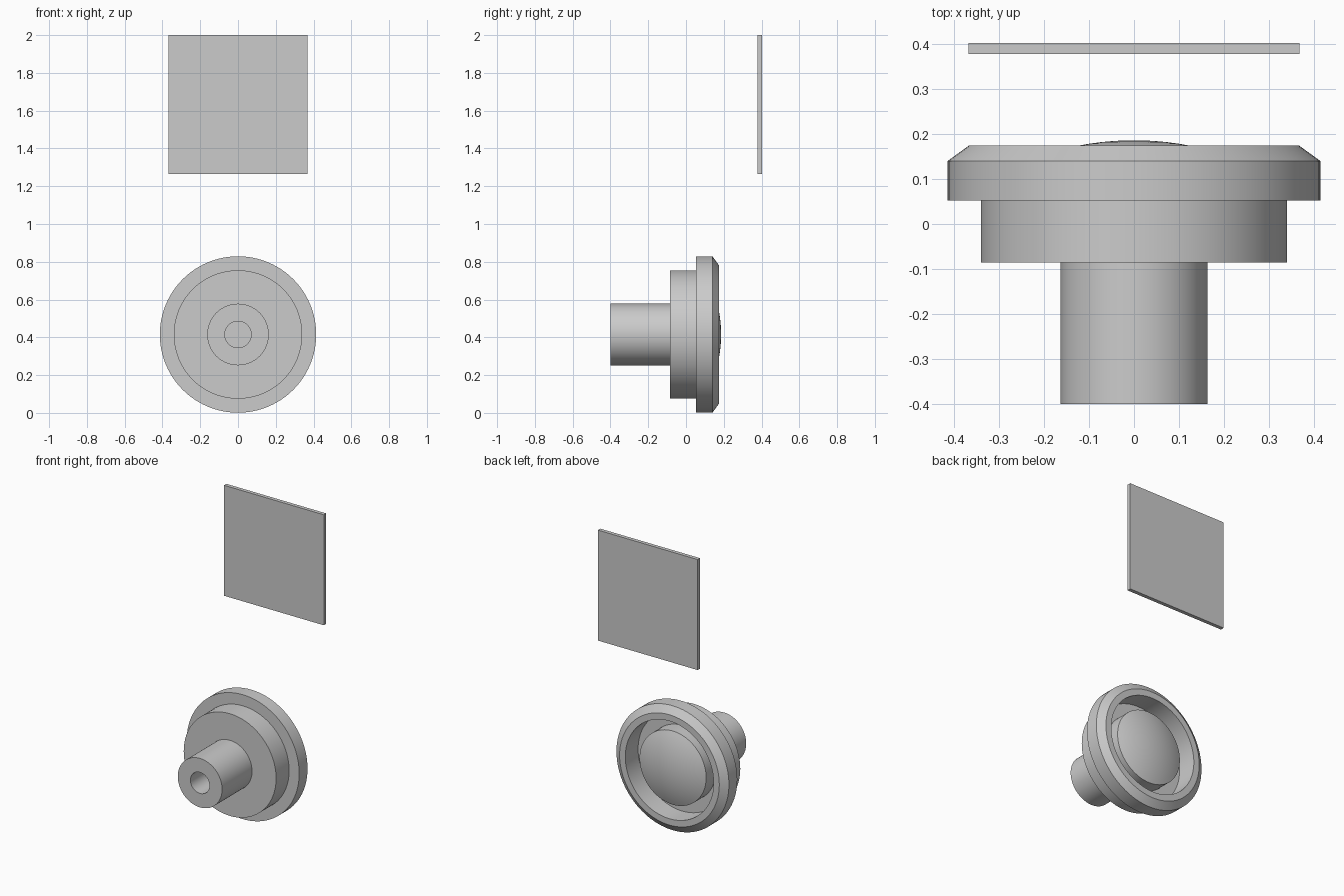
import bpy, bmesh, math
from mathutils import Vector

if "Cube" in bpy.data.objects:
    bpy.data.objects.remove(bpy.data.objects["Cube"])

CENTRE_Z = 0.415
SEGMENTS = 96


def finish(name, bm):
    bmesh.ops.recalc_face_normals(bm, faces=bm.faces)
    mesh = bpy.data.meshes.new(name)
    bm.to_mesh(mesh)
    bm.free()
    obj = bpy.data.objects.new(name, mesh)
    bpy.context.collection.objects.link(obj)
    return obj


def lathe(name, profile):
    """Revolve (radius, y) points around the y-parallel axis."""
    bm = bmesh.new()
    verts = [bm.verts.new((r, y, CENTRE_Z)) for r, y in profile]
    edges = [bm.edges.new(pair) for pair in zip(verts, verts[1:])]
    bmesh.ops.spin(bm, geom=verts + edges, cent=(0, 0, CENTRE_Z), axis=(0, 1, 0),
                   angle=math.tau, steps=SEGMENTS, use_duplicate=False)
    bmesh.ops.remove_doubles(bm, verts=bm.verts, dist=1e-4)
    obj = finish(name, bm)
    bpy.ops.object.select_all(action='DESELECT')
    obj.select_set(True)
    bpy.context.view_layer.objects.active = obj
    bpy.ops.object.shade_smooth_by_angle(angle=math.radians(30))
    return obj


# Stem with a blind bore in its front end
lathe("stem", [(0.163, -0.085), (0.163, -0.40), (0.07, -0.40),
               (0.07, -0.10), (0, -0.10)])

# Stepped housing with chamfered rim and recessed back
lathe("housing", [(0.163, -0.085), (0.34, -0.085), (0.34, 0.052), (0.414, 0.052),
                  (0.414, 0.14), (0.367, 0.174), (0.325, 0.174),
                  (0.325, 0.04), (0.245, 0.04)])

# Domed lens standing in the recess
R, TOP, EDGE = 0.65, 0.186, 0.245
dome = [(EDGE * i / 10, TOP - R + math.sqrt(R * R - (EDGE * i / 10) ** 2))
        for i in range(11)]
lathe("dome_lens", dome + [(EDGE, 0.04)])

# Thin square plate floating above
bm = bmesh.new()
bmesh.ops.create_cube(bm, size=1)
bmesh.ops.scale(bm, vec=Vector((0.735, 0.025, 0.735)), verts=bm.verts)
bmesh.ops.translate(bm, vec=Vector((0, 0.39, 1.6325)), verts=bm.verts)
finish("square_plate", bm)
